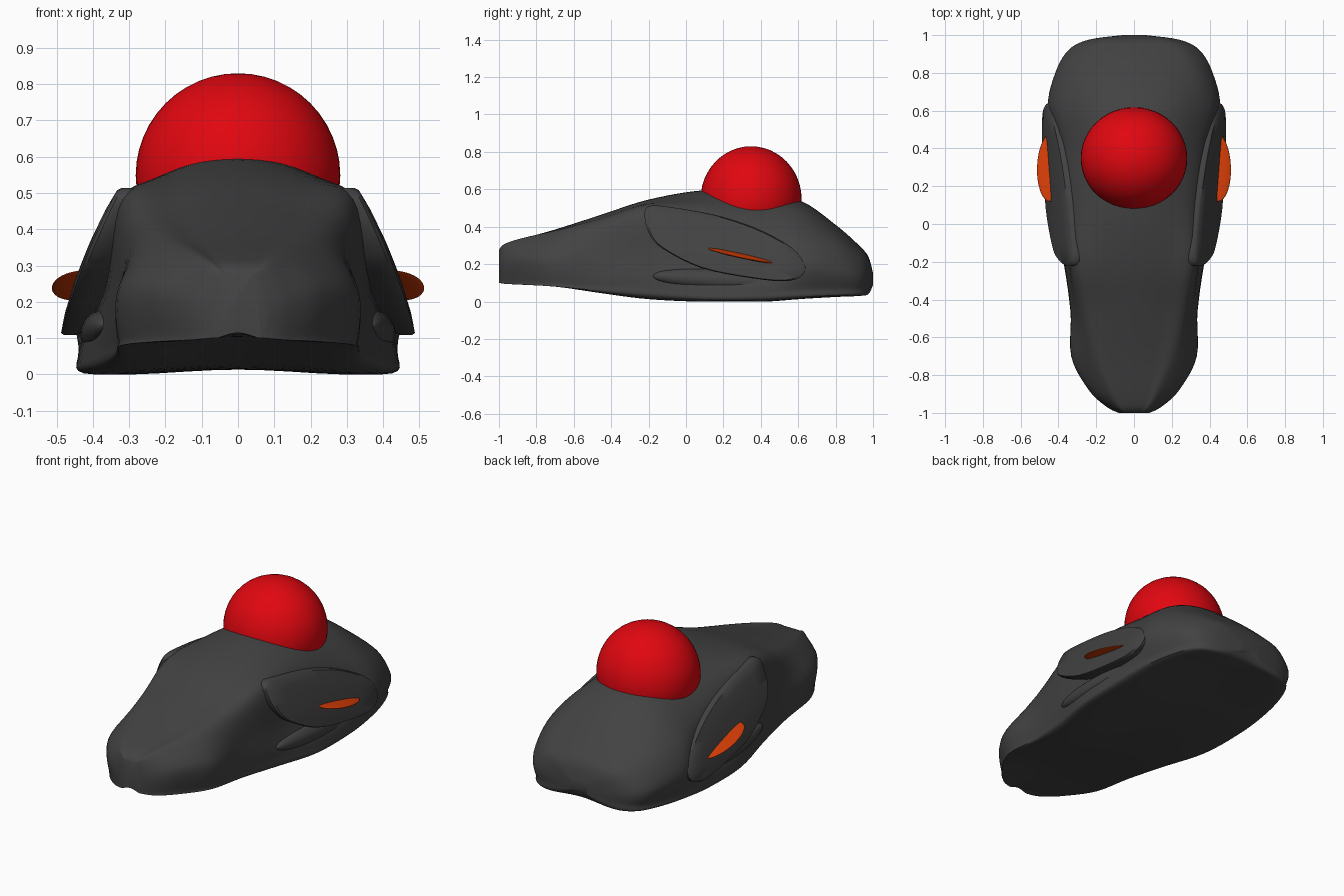
import bpy, math

if "Cube" in bpy.data.objects:
    bpy.data.objects.remove(bpy.data.objects["Cube"])


def material(name, col):
    m = bpy.data.materials.new(name)
    m.diffuse_color = (*col, 1)
    m.use_nodes = True
    m.node_tree.nodes["Principled BSDF"].inputs["Base Color"].default_value = m.diffuse_color
    return m


GREY = material("dark_grey", (0.055, 0.055, 0.055))
RED = material("red", (0.75, 0.002, 0.005))
ORANGE = material("orange", (0.65, 0.045, 0.002))


def catmull(pts, steps, closed=False):
    """Smooth path through points of any dimension."""
    n, out = len(pts), []
    for i in range(n if closed else n - 1):
        if closed:
            q = [pts[(i + k) % n] for k in (-1, 0, 1, 2)]
        else:
            q = [pts[min(max(i + k, 0), n - 1)] for k in (-1, 0, 1, 2)]
        for s in range(steps):
            t = s / steps
            out.append([0.5 * (2 * b + (c - a) * t + (2 * a - 5 * b + 4 * c - d) * t * t
                               + (3 * b - a - 3 * c + d) * t ** 3) for a, b, c, d in zip(*q)])
    if not closed:
        out.append(list(pts[-1]))
    return out


def finish(ob, mat, angle=40):
    bpy.ops.object.select_all(action='DESELECT')
    ob.select_set(True)
    bpy.context.view_layer.objects.active = ob
    ob.data.materials.append(mat)
    bpy.ops.object.shade_smooth_by_angle(angle=math.radians(angle))


def loft(name, rings, mat, angle=40):
    """Skin closed rings of equal length and cap both ends."""
    n = len(rings[0])
    verts = [v for r in rings for v in r]
    faces = [(i * n + j, i * n + (j + 1) % n, (i + 1) * n + (j + 1) % n, (i + 1) * n + j)
             for i in range(len(rings) - 1) for j in range(n)]
    faces += [tuple(reversed(range(n))), tuple(range(len(verts) - n, len(verts)))]
    me = bpy.data.meshes.new(name)
    me.from_pydata(verts, [], faces)
    ob = bpy.data.objects.new(name, me)
    bpy.context.collection.objects.link(ob)
    finish(ob, mat, angle)
    bpy.ops.object.mode_set(mode='EDIT')
    bpy.ops.mesh.select_all(action='SELECT')
    bpy.ops.mesh.normals_make_consistent(inside=False)
    bpy.ops.object.mode_set(mode='OBJECT')
    return ob


def ellipsoid(name, loc, radii, mat, rot=(0, 0, 0), seg=32):
    bpy.ops.mesh.primitive_uv_sphere_add(segments=seg, ring_count=seg // 2, location=loc, rotation=rot)
    ob = bpy.context.object
    ob.name, ob.scale = name, radii
    finish(ob, mat)
    return ob


# Body stations: y, top z, shoulder x z, waist x z, lower edge x z, bottom z
stations = [
    (-1.00, .275, .05, .270, .08, .19, .07, .12, .10),
    (-.97, .305, .09, .300, .14, .21, .13, .11, .095),
    (-.88, .335, .14, .330, .235, .24, .22, .11, .09),
    (-.70, .385, .22, .365, .325, .24, .32, .10, .08),
    (-.45, .465, .28, .415, .325, .23, .335, .09, .045),
    (-.20, .545, .32, .485, .35, .26, .37, .09, .015),
    (.10, .595, .335, .455, .375, .22, .43, .06, .0),
    (.40, .585, .365, .385, .40, .19, .44, .06, .0),
    (.62, .535, .39, .345, .455, .20, .43, .07, .015),
    (.80, .41, .34, .31, .415, .18, .39, .07, .025),
    (.92, .305, .27, .25, .345, .15, .33, .07, .03),
    (.975, .240, .18, .215, .24, .14, .23, .08, .04),
    (1.00, .150, .05, .145, .06, .12, .06, .10, .09)]

rings = []
for y, tz, sx, sz, wx, wz, lx, lz, bz in catmull(stations, 5):
    half = [(0, tz), (sx * .55, tz - (tz - sz) * .25), (sx, sz), (wx, wz),
            (lx, lz), (lx * .9, bz), (0, bz + .015)]
    mirror = [(-x, z) for x, z in half[-2:0:-1]]
    rings.append([(x, y, max(z, 0)) for x, z in catmull(half + mirror, 6, True)])
loft("body", rings, GREY)

# Trackball
ellipsoid("ball", (0, .348, .548), (.282, .27, .282), RED, seg=48)

# Side panel outline in (y, z), lying on a gently curved slope
outline = [(-.22, .44), (-.20, .51), (-.05, .50), (.2, .45), (.42, .37), (.60, .26),
           (.635, .16), (.55, .11), (.35, .125), (.08, .18), (-.12, .28), (-.19, .35)]
edge = catmull(outline, 4, True)
cy = sum(p[0] for p in edge) / len(edge)
cz = sum(p[1] for p in edge) / len(edge)


def panel_ring(side, scale, depth):
    ring = []
    for y, z in edge:
        y, z = cy + (y - cy) * scale, cz + (z - cz) * scale
        d = .51 - z
        ring.append((side * (.33 + .52 * d - .32 * d * d + depth), y, z))
    return ring


for side, tag in ((1, "right"), (-1, "left")):
    loft(tag + "_side_panel", [panel_ring(side, s, d) for s, d in
         ((.90, -.09), (1, -.04), (1, -.008), (.97, .002), (.7, .007), (.3, .009))], GREY)
    # Thin accent fin
    ellipsoid(tag + "_accent", (side * .44, .30, .245), (.074, .185, .012), ORANGE,
              (math.radians(-12), math.radians(side * 8), 0))
    # Lower finger ledge
    ellipsoid(tag + "_ledge", (side * .375, .18, .115), (.06, .36, .058), GREY,
              (math.radians(-4), math.radians(side * 30), math.radians(-side * 3)))
